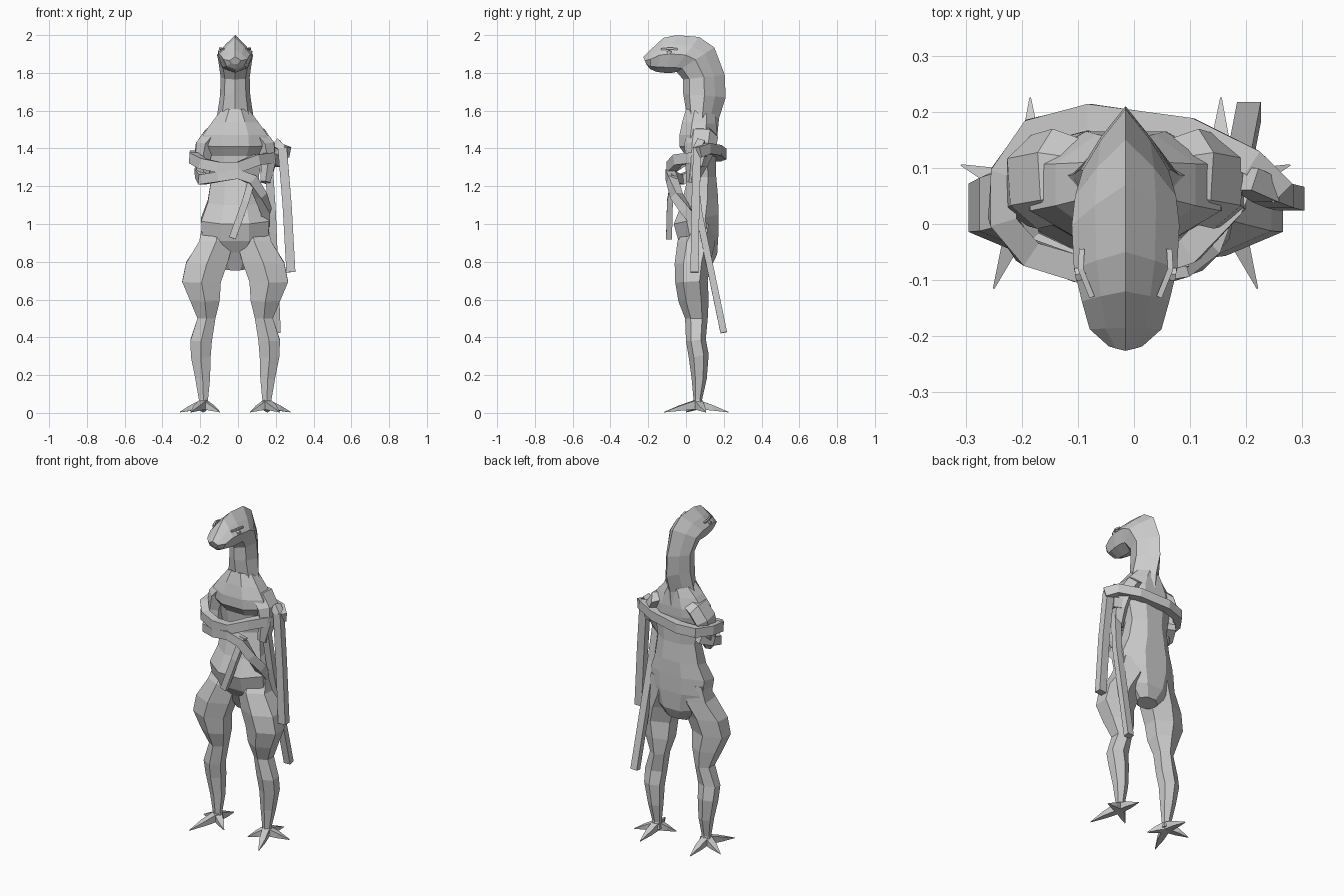
import bpy, bmesh, math
from mathutils import Vector

MID = -0.015  # symmetry axis of the body
gray = bpy.data.materials.new("stone gray")
gray.diffuse_color = (0.6, 0.6, 0.6, 1)


def skin(name, rings):
    """Bridge a list of equal point rings into a capped flat-shaded mesh."""
    bm = bmesh.new()
    rows = [[bm.verts.new(p) for p in r] for r in rings]
    n = len(rows[0])
    for a, b in zip(rows, rows[1:]):
        for i in range(n):
            j = (i + 1) % n
            bm.faces.new((a[i], a[j], b[j], b[i]))
    bm.faces.new(rows[0])
    bm.faces.new(rows[-1])
    bmesh.ops.recalc_face_normals(bm, faces=bm.faces)
    me = bpy.data.meshes.new(name)
    bm.to_mesh(me)
    bm.free()
    me.materials.append(gray)
    ob = bpy.data.objects.new(name, me)
    bpy.context.collection.objects.link(ob)
    return ob


def loft(name, sections, n=8, turn=0.0, ridge=False, flip=1):
    """Sections: centre x, front (y, z), back (y, z), half width."""
    rings = []
    grow = 1 / math.cos(math.pi / n) if turn else 1
    for cx, fy, fz, by, bz, w in sections:
        f, b = Vector((0, fy, fz)), Vector((0, by, bz))
        ring = []
        for i in range(n):
            a = math.tau * (i + turn) / n + math.pi / 2
            s, c = math.sin(a) * grow, math.cos(a) * grow
            if ridge and 0.1 < s < 0.9:  # pinch the back into a sharp ridge
                s, c = 0.5, c * 0.8
            p = (f + b) / 2 + (b - f) / 2 * s
            p.x = MID + flip * cx + c * w
            ring.append(p)
        rings.append(ring)
    return skin(name, rings)


def tube(name, pts, wide, high, n=4):
    """Sweep a section along points; sizes may be a number or a list."""
    pts = [Vector(p) for p in pts]
    rings = []
    whole = (pts[-1] - pts[0]).normalized()
    ref = Vector((0, 0, 1)) if abs(whole.z) < 0.8 else Vector((0, 1, 0))
    for k, p in enumerate(pts):
        d = (pts[min(k + 1, len(pts) - 1)] - pts[max(k - 1, 0)]).normalized()
        s = d.cross(ref).normalized()
        u = s.cross(d)
        w = wide[k] if isinstance(wide, list) else wide
        h = high[k] if isinstance(high, list) else high
        ring = []
        for i in range(n):
            a = math.tau * (i + 0.5) / n
            ring.append(p + s * math.cos(a) * w + u * math.sin(a) * h)
        rings.append(ring)
    return skin(name, rings)


# torso up to the base of the neck, flat across the back
loft("torso", [
    (0, .05, .755, .135, .775, .065), (0, .0, .85, .165, .84, .13),
    (0, -.04, .91, .172, .95, .175), (0, -.065, 1.0, .172, 1.05, .18),
    (0, -.025, 1.1, .17, 1.14, .145), (0, .01, 1.25, .16, 1.25, .125),
    (0, .0, 1.36, .16, 1.36, .145), (0, -.035, 1.41, .165, 1.42, .175),
    (0, -.035, 1.47, .165, 1.47, .17), (0, -.02, 1.54, .16, 1.53, .125),
    (0, .0, 1.61, .155, 1.58, .075)], turn=.5)

# neck bending forward into the head, with a sharp ridge along the back
loft("neck_and_head", [
    (0, .0, 1.5, .165, 1.46, .14), (0, .0, 1.6, .175, 1.56, .095),
    (0, -.015, 1.69, .21, 1.67, .08), (0, -.015, 1.765, .205, 1.79, .077),
    (0, -.05, 1.805, .15, 1.935, .09), (0, -.075, 1.80, .07, 1.99, .096),
    (0, -.11, 1.80, -.05, 2.0, .092), (0, -.155, 1.805, -.12, 1.985, .078),
    (0, -.19, 1.82, -.185, 1.925, .064), (0, -.21, 1.845, -.226, 1.885, .03)],
    ridge=True)

for side, label in ((-1, "right"), (1, "left")):
    # leg
    loft(label + "_leg", [
        (.085, .02, 1.0, .15, 1.0, .10), (.1, -.045, .91, .155, .9, .105),
        (.15, -.06, .79, .13, .80, .127), (.178, -.057, .69, .115, .70, .118),
        (.16, -.04, .59, .12, .60, .09), (.152, -.005, .5, .115, .5, .055),
        (.18, .0, .38, .105, .39, .066), (.182, .015, .29, .12, .31, .06),
        (.172, .03, .18, .11, .18, .045), (.168, .04, .07, .085, .07, .028),
        (.168, .03, .03, .10, .03, .035)], n=6, flip=side)

    # clawed toes spreading out of the ankle
    hub = Vector((MID + side * .168, .06, .045))
    for k, (tx, ty) in enumerate(((.293, .105), (.17, .225), (.235, -.115),
                                  (.08, .0))):
        tip = Vector((MID + side * tx, ty, .004))
        knuckle = hub.lerp(tip, .5)
        knuckle.z = .026
        tube(f"{label}_toe_{k}", [hub, knuckle, tip],
             [.03, .024, .002], [.035, .02, .002])

    # eye and brow on the side of the head
    ex = MID + side * .07
    tube(label + "_eye", [(ex - side * .02, -.085, 1.912),
                          (ex + side * .019, -.09, 1.908)], .013, .011, 6)
    tube(label + "_brow", [(ex + side * .008, -.045, 1.925),
                           (ex + side * .01, -.08, 1.93),
                           (ex - side * .01, -.13, 1.925)], .007, .007)

    # rounded shoulder flowing into the upper arm
    tube(label + "_upper_arm", [
        (MID + side * .06, .085, 1.49), (MID + side * .125, .085, 1.465),
        (MID + side * .163, .075, 1.41), (MID + side * .175, .055, 1.32),
        (MID + side * .16, .03, 1.22)],
        [.04, .055, .055, .045, .03], [.06, .085, .085, .06, .03], 6)

# long band wrapped round the chest and back
tube("chest_coil", [
    (.26, .06, 1.38), (.21, .11, 1.40), (.1, .165, 1.39), (-.08, .19, 1.37),
    (-.18, .165, 1.36), (-.232, .09, 1.36), (-.235, .01, 1.35),
    (-.19, -.05, 1.32), (-.1, -.08, 1.30), (0, -.08, 1.30),
    (.1, -.045, 1.34), (.17, .03, 1.35), (.2, .1, 1.33)], .034, .04)

# lower folded forearm, passing over the belly to the hip
tube("lower_forearm", [
    (-.17, .12, 1.30), (-.205, .05, 1.27), (-.19, -.03, 1.235),
    (-.1, -.075, 1.25), (0, -.085, 1.265), (.075, -.075, 1.235),
    (.12, -.05, 1.15), (.15, .0, 1.07), (.14, .05, 1.0)],
    .035, .037)

# straight hanging strips
tube("front_strip", [(.08, -.06, 1.26), (.04, -.085, 1.12),
                     (-.03, -.09, .925)], .026, .022)
tube("side_strip", [(.2, .08, 1.43), (.235, .06, 1.40), (.26, .05, 1.1),
                    (.28, .045, .745)], .034, .03)
tube("rear_strip", [(.16, .03, 1.36), (.18, .07, 1.05),
                    (.205, .2, .425)], .03, .025)
